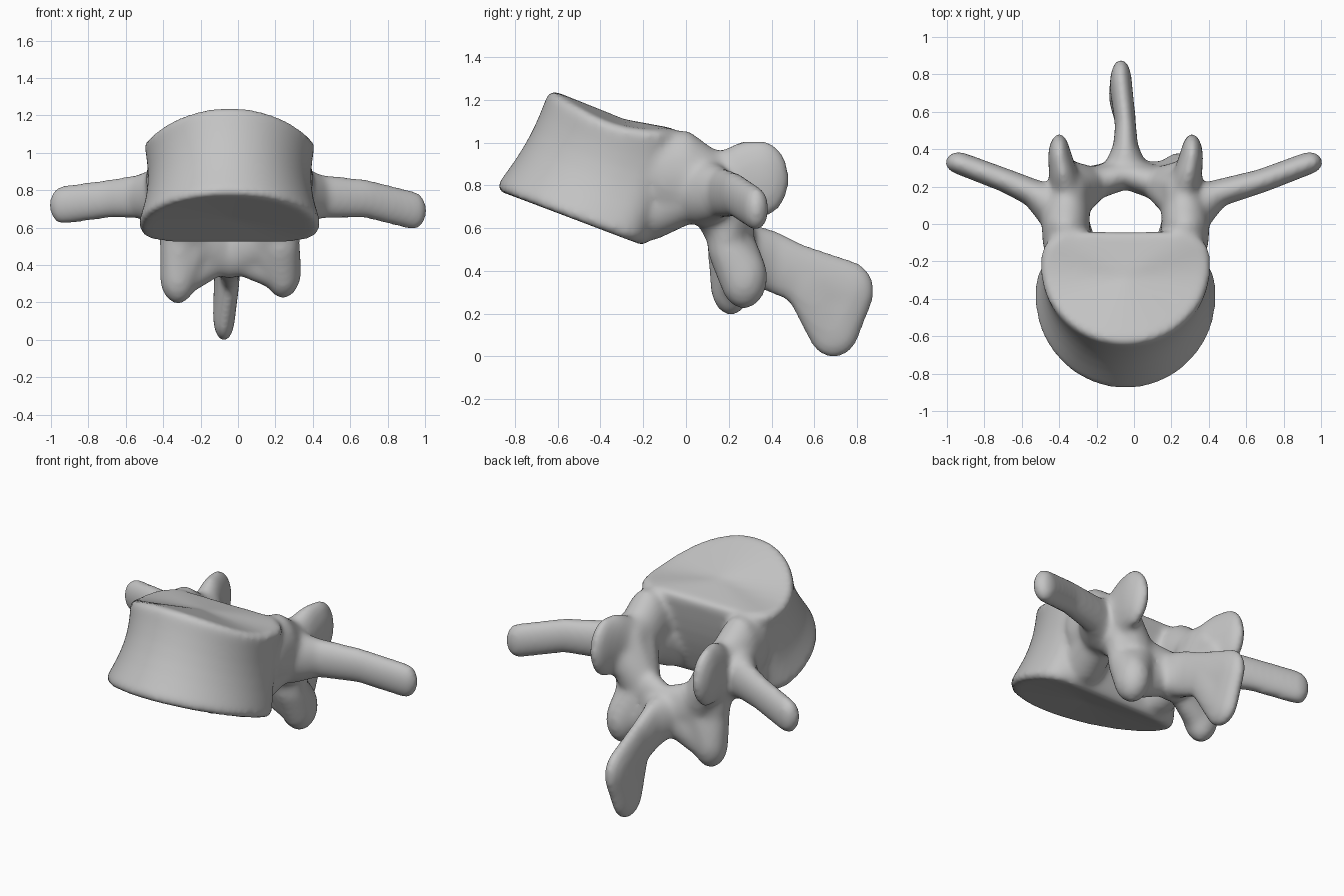
import bpy
import bmesh
from math import sin, cos, pi
from mathutils import Vector

cube = bpy.data.objects.get("Cube")
if cube:
    bpy.data.objects.remove(cube, do_unlink=True)

CX = -0.045  # midline of the bone
bone = bmesh.new()

# Unit sphere points reused by every rounded part
ball = bmesh.new()
bmesh.ops.create_icosphere(ball, subdivisions=3, radius=1)
SPHERE = [v.co.copy() for v in ball.verts]
ball.free()


def add_part(part):
    """Merge a finished closed part into the bone."""
    bmesh.ops.recalc_face_normals(part, faces=part.faces)
    temp = bpy.data.meshes.new("part")
    part.to_mesh(temp)
    part.free()
    bone.from_mesh(temp)
    bpy.data.meshes.remove(temp)


def chain(*knots):
    """Solid limb: convex hulls between successive ellipsoids (centre, radii)."""
    for a, b in zip(knots, knots[1:]):
        part = bmesh.new()
        for centre, radii in (a, b):
            for p in SPHERE:
                part.verts.new(Vector(centre) + p * Vector(radii))
        bmesh.ops.convex_hull(part, input=part.verts[:])
        loose = [v for v in part.verts if not v.link_faces]
        bmesh.ops.delete(part, geom=loose, context='VERTS')
        add_part(part)


def mix(a, b, t):
    return a + (b - a) * t


def body():
    """Waisted drum with a rounded front, soft rims and a slightly hollow back."""
    part = bmesh.new()
    sides = 64
    heights = [0, 0.06, 0.15, 0.3, 0.45, 0.6, 0.75, 0.87, 0.95, 1]
    rings = []
    for t in heights:
        waist = sin(pi * t)
        front = Vector((-0.9, 0.78)).lerp(Vector((-0.64, 1.25)), t)
        front.x += 0.03 * waist
        back = Vector((-0.145, 0.495)).lerp(Vector((0.0, 1.065)), t)
        back.x += 0.025 * waist
        width = mix(0.495, 0.46, t) - 0.04 * waist
        ring = []
        for i in range(sides):
            a = 2 * pi * i / sides
            u, v = cos(a), sin(a)
            if v < 0:
                s = 0.65 * (1 + v)
            else:
                u = abs(u) ** 0.65 * (1 if u > 0 else -1)
                s = 0.65 + 0.35 * v ** 0.65
                s -= 0.06 * v * (1 - u * u)
            yz = front.lerp(back, s)
            dip = 0.075 * t * sin(pi * s)
            ring.append(part.verts.new((CX + width * u, yz.x, yz.y - dip)))
        rings.append(ring)
    for low, high in zip(rings, rings[1:]):
        for i in range(sides):
            j = (i + 1) % sides
            part.faces.new((low[i], low[j], high[j], high[i]))
    # Rounded rims and slightly dished end plates
    for ring, sink in ((rings[0], 0.03), (rings[-1], -0.005)):
        mid = sum((v.co for v in ring), Vector()) / sides
        for v in ring:
            v.co = mid.lerp(v.co, 0.95)
        hub = part.verts.new(mid + Vector((0, 0, sink)))
        for i in range(sides):
            part.faces.new((ring[i], ring[(i + 1) % sides], hub))
    add_part(part)


body()

arch_mid = ((CX, 0.27, 0.485), (0.1, 0.08, 0.16))

for s in (-1, 1):
    def at(dx, y, z):
        return (CX + s * dx, y, z)

    # Pedicle joining the body to the arch
    pedicle_back = (at(0.315, 0.1, 0.79), (0.125, 0.1, 0.19))
    chain((at(0.315, -0.1, 0.85), (0.13, 0.1, 0.2)),
          (at(0.32, 0.0, 0.845), (0.13, 0.08, 0.215)),
          pedicle_back)
    chain((at(0.27, -0.16, 0.69), (0.13, 0.1, 0.15)),
          (at(0.31, 0.0, 0.76), (0.12, 0.1, 0.145)))

    # Upper joint blade
    upper_root = (at(0.3, 0.19, 0.77), (0.11, 0.1, 0.18))
    chain(pedicle_back, upper_root)
    chain((at(0.315, 0.19, 0.8), (0.09, 0.09, 0.17)),
          (at(0.335, 0.27, 0.825), (0.075, 0.09, 0.185)),
          (at(0.355, 0.355, 0.83), (0.06, 0.13, 0.182)))

    # Lamina sloping down to the midline
    lamina = (at(0.18, 0.215, 0.55), (0.1, 0.09, 0.15))
    chain(pedicle_back, lamina)
    chain(upper_root, lamina, arch_mid)
    chain((at(0.33, 0.28, 0.76), (0.06, 0.07, 0.11)), lamina)
    chain(upper_root, (at(0.27, 0.19, 0.53), (0.105, 0.09, 0.12)))

    # Lower joint lobe, spreading inward to the arch
    drop = 0.015 * s
    lobe = (at(0.28 + drop / 3, 0.24 + 2 * drop, 0.355 + drop),
            (0.1, 0.105 + drop / 2, 0.15))
    chain((at(0.27, 0.19, 0.51), (0.105, 0.09, 0.12)), lobe)
    chain(lamina, lobe)
    chain((at(0.225, 0.24 + drop, 0.36 + drop), (0.08, 0.08, 0.1)),
          (at(0.06, 0.265, 0.47), (0.08, 0.07, 0.13)))

    # Transverse process with a flared root
    chain((at(0.36, 0.08, 0.77), (0.12, 0.13, 0.16)),
          (at(0.48, 0.16, 0.765), (0.08, 0.075, 0.12)),
          ((s * 0.68, 0.23, 0.755), (0.07, 0.064, 0.105)),
          ((s * 0.94, 0.328, 0.705 - drop), (0.07, 0.06, 0.105)))

# Spinous process: thin plate hooking downward
spine_mid = ((CX, 0.53, 0.385), (0.056, 0.1, 0.145))
spine_tip = ((CX - 0.03, 0.69, 0.13), (0.06, 0.125, 0.14))
chain(((CX, 0.29, 0.48), (0.12, 0.08, 0.14)),
      ((CX, 0.4, 0.445), (0.068, 0.08, 0.15)),
      spine_mid,
      ((CX - 0.025, 0.745, 0.305), (0.06, 0.14, 0.15)),
      spine_tip)
chain(((CX, 0.56, 0.34), (0.056, 0.1, 0.14)), spine_tip)

mesh = bpy.data.meshes.new("vertebra")
bone.to_mesh(mesh)
bone.free()
vertebra = bpy.data.objects.new("vertebra", mesh)
bpy.context.collection.objects.link(vertebra)

# Fuse the parts into one soft surface
fuse = vertebra.modifiers.new("fuse", 'REMESH')
fuse.mode = 'VOXEL'
fuse.voxel_size = 0.015
fuse.use_smooth_shade = True
soften = vertebra.modifiers.new("soften", 'SMOOTH')
soften.factor = 0.5
soften.iterations = 22

# Bone colour
grey = bpy.data.materials.new("bone grey")
grey.use_nodes = True
colour = (0.55, 0.55, 0.55, 1)
grey.diffuse_color = colour
grey.node_tree.nodes["Principled BSDF"].inputs["Base Color"].default_value = colour
mesh.materials.append(grey)
for face in mesh.polygons:
    face.use_smooth = True
